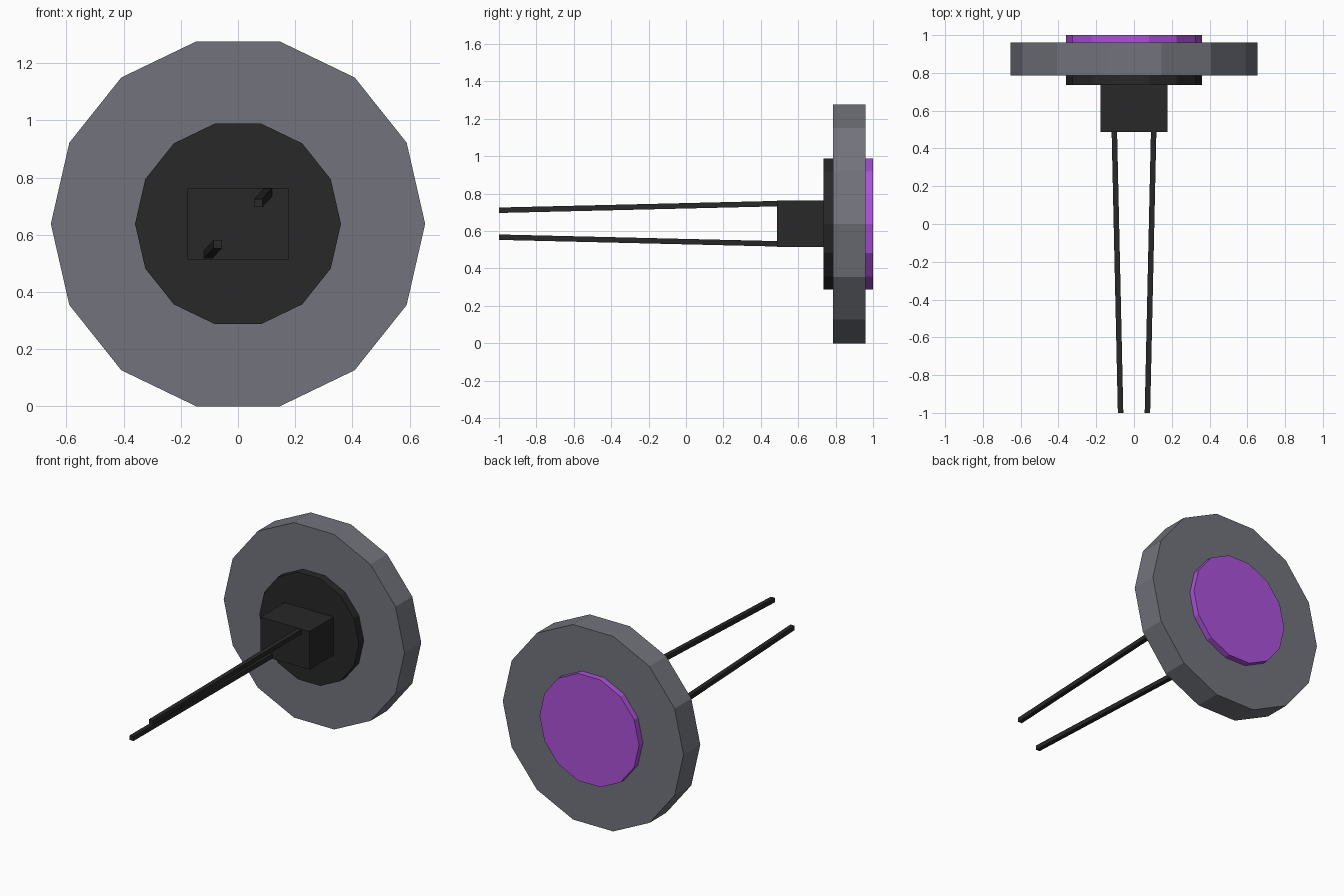
import bpy, bmesh, math
from mathutils import Vector

if "Cube" in bpy.data.objects:
    bpy.data.objects.remove(bpy.data.objects["Cube"])

CZ = 0.638  # height of the shared axis


def material(name, rgb):
    m = bpy.data.materials.new(name)
    m.diffuse_color = (*rgb, 1)
    m.use_nodes = True
    m.node_tree.nodes["Principled BSDF"].inputs["Base Color"].default_value = m.diffuse_color
    return m


grey = material("grey", (0.168, 0.175, 0.202))
black = material("charcoal", (0.021, 0.021, 0.021))
purple = material("purple", (0.41, 0.085, 0.70))


def finish(name, bm, mats):
    bmesh.ops.recalc_face_normals(bm, faces=bm.faces)
    me = bpy.data.meshes.new(name)
    bm.to_mesh(me)
    bm.free()
    for m in mats:
        me.materials.append(m)
    ob = bpy.data.objects.new(name, me)
    bpy.context.collection.objects.link(ob)
    return ob


def turned(name, profile, mats):
    """14-sided solid along y from (radius, y, material of next band)."""
    bm = bmesh.new()
    rings = [[bm.verts.new((r * math.cos(i * math.tau / 14), y,
                            CZ + r * math.sin(i * math.tau / 14)))
              for i in range(14)] for r, y, _ in profile]
    for (a, b), (_, _, mat) in zip(zip(rings, rings[1:]), profile):
        for i in range(14):
            j = (i + 1) % 14
            bm.faces.new((a[i], a[j], b[j], b[i])).material_index = mat
    bm.faces.new(rings[0]).material_index = profile[0][2]
    bm.faces.new(rings[-1]).material_index = profile[-1][2]
    return finish(name, bm, mats)


def bar(name, start, end, sx, sz, mat):
    """Box running from start to end along y, sheared if the ends differ."""
    bm = bmesh.new()
    bmesh.ops.create_cube(bm, size=1)
    for v in bm.verts:
        c = Vector(start if v.co.y < 0 else end)
        v.co = c + Vector((v.co.x * sx, 0, v.co.z * sz))
    return finish(name, bm, [mat])


# Grey main disc
turned("main_disc", [(0.6545, 0.787, 0), (0.6545, 0.96, 0)], [grey])

# Core running through the disc: dark collar in front, purple pad behind
turned("core", [(0.36, 0.735, 0), (0.36, 0.87, 1), (0.36, 1.0, 1)], [black, purple])

# Connector block
bar("connector_block", (0, 0.486, CZ + 0.001), (0, 0.736, CZ + 0.001), 0.354, 0.25, black)

# Two prongs on opposite corners of the block, converging forwards
for side, label in ((1, "right"), (-1, "left")):
    bar(label + "_prong",
        (side * 0.071, -1.0, CZ + 0.001 + side * 0.072),
        (side * 0.104, 0.488, CZ + 0.001 + side * 0.1075), 0.029, 0.029, black)
